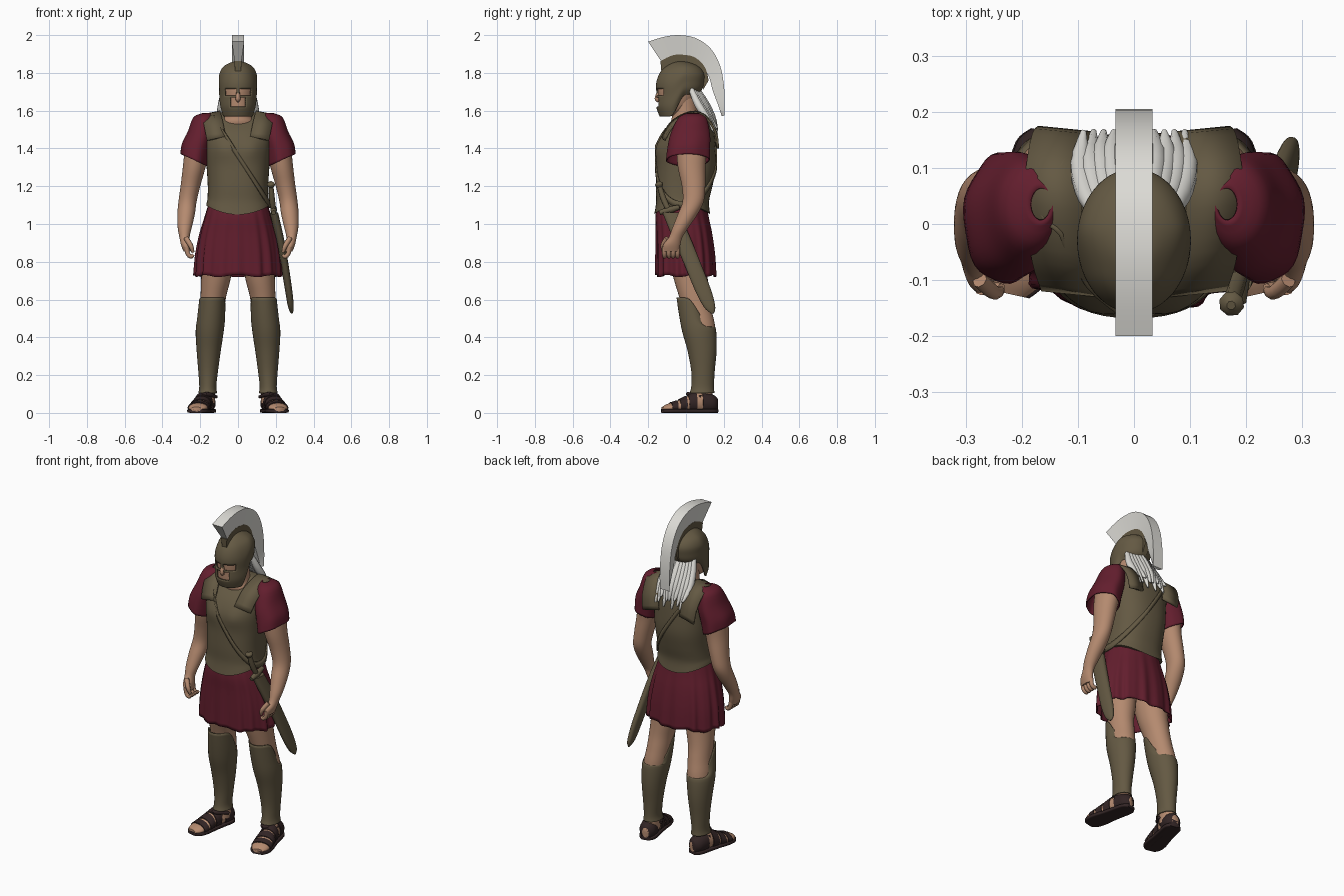
import bpy, bmesh, math
from mathutils import Vector

if "Cube" in bpy.data.objects:
    bpy.data.objects.remove(bpy.data.objects["Cube"])


def material(name, rgb):
    m = bpy.data.materials.new(name)
    m.use_nodes = True
    m.diffuse_color = (*rgb, 1)
    m.node_tree.nodes["Principled BSDF"].inputs["Base Color"].default_value = (*rgb, 1)
    return m


BRONZE = material("dull bronze", (.127, .1, .056))
MAROON = material("maroon cloth", (.125, .013, .027))
SKIN = material("skin", (.46, .255, .16))
WHITE = material("white horsehair", (.72, .71, .67))
LEATHER = material("dark leather", (.032, .018, .018))
SIDES = (("left", 1), ("right", -1))


def finish(name, verts, faces, mat, thick=0, angle=50):
    bm = bmesh.new()
    vs = [bm.verts.new(v) for v in verts]
    for f in faces:
        bm.faces.new([vs[i] for i in f])
    bmesh.ops.recalc_face_normals(bm, faces=bm.faces)
    me = bpy.data.meshes.new(name)
    bm.to_mesh(me)
    bm.free()
    ob = bpy.data.objects.new(name, me)
    bpy.context.collection.objects.link(ob)
    me.materials.append(mat)
    if thick:
        ob.modifiers.new("thickness", "SOLIDIFY").thickness = thick
    smooth(ob, angle)
    return ob


def smooth(ob, angle=50):
    bpy.ops.object.select_all(action="DESELECT")
    ob.select_set(True)
    bpy.context.view_layer.objects.active = ob
    bpy.ops.object.shade_smooth_by_angle(angle=math.radians(angle))


def spline(rows, t):
    """Smooth value along a list of rows, t running from 0 to 1."""
    u = t * (len(rows) - 1)
    i = min(int(u), len(rows) - 2)
    f = u - i
    a, b, c, d = (rows[max(0, min(len(rows) - 1, i + k))] for k in (-1, 0, 1, 2))
    return [q + .5 * f * (r - p + f * (2*p - 5*q + 4*r - s + f * (3*(q - r) + s - p)))
            for p, q, r, s in zip(a, b, c, d)]


def ring_point(row, ang, e):
    x, y, z, rx, ry = row
    c, s = math.cos(ang), math.sin(ang)
    power = lambda v: math.copysign(abs(v) ** (2 / e), v)
    return Vector((x + rx * power(c), y + ry * power(s), z))


def loft(name, rows, mat, mod=None, side=1, n=32, e=2, steps=4, caps=True, thick=0, cut=None):
    """Rows are (x, y, z, half width, half depth); mod reshapes each point."""
    m = (len(rows) - 1) * steps
    verts = []
    for j in range(m + 1):
        row = spline(rows, j / m)
        for i in range(n):
            a = 2 * math.pi * i / n
            p = ring_point(row, a, e)
            p = Vector(mod(p, a, j / m)) if mod else p
            verts.append((p.x * side, p.y, p.z))
    faces = [(j*n + i, j*n + (i+1) % n, (j+1)*n + (i+1) % n, (j+1)*n + i)
             for j in range(m) for i in range(n)]
    if cut:
        faces = [f for f in faces if not cut(sum((Vector(verts[k]) for k in f), Vector()) / 4)]
    if caps:
        faces += [tuple(range(n)), tuple(range(m*n, m*n + n))]
    return finish(name, verts, faces, mat, thick)


def cord(name, pts, mat, side=1):
    """Tapered round strand through (x, y, z, radius) points."""
    cu = bpy.data.curves.new(name, "CURVE")
    cu.dimensions, cu.bevel_depth, cu.bevel_resolution, cu.use_fill_caps = "3D", 1, 2, True
    sp = cu.splines.new("POLY")
    sp.points.add(8)
    for k, p in enumerate(sp.points):
        x, y, z, p.radius = spline(pts, k / 8)
        p.co = (x * side, y, z, 1)
    ob = bpy.data.objects.new(name, cu)
    bpy.context.collection.objects.link(ob)
    cu.materials.append(mat)
    bpy.ops.object.select_all(action="DESELECT")
    ob.select_set(True)
    bpy.context.view_layer.objects.active = ob
    bpy.ops.object.convert(target="MESH")
    smooth(bpy.context.object)


def band(name, pairs, mat, thick, closed=False):
    """Flat strip between paired edge points."""
    n = len(pairs)
    faces = [(2*i, 2*i + 1, (2*i + 3) % (2*n), (2*i + 2) % (2*n)) for i in range(n if closed else n - 1)]
    finish(name, [p for pr in pairs for p in pr], faces, mat, thick)


def ramp(v, lo, hi):
    t = max(0, min(1, (v - lo) / (hi - lo)))
    return t * t * (3 - 2 * t)


# Cuirass: muscled chest, hem dipping at the front
TORSO = [(0, -.02, 1.05, .168, .148), (0, -.018, 1.12, .162, .14), (0, -.01, 1.2, .16, .15),
         (0, 0, 1.3, .166, .158), (0, 0, 1.4, .173, .156), (0, .014, 1.48, .18, .135),
         (0, .036, 1.54, .18, .098), (0, .045, 1.575, .155, .06), (0, .045, 1.59, .1, .035)]


def chest(p, a, t):
    if p.y < 0:
        p.y -= .01 * math.exp(-((abs(p.x) - .075) / .045) ** 2 - ((p.z - 1.4) / .05) ** 2)
    p.z += 1.7 * p.x ** 2 * (1 - ramp(p.z, 1.05, 1.15))
    return p


loft("cuirass", TORSO, BRONZE, chest, n=48, e=2.4)
for label, s in SIDES:
    arc = [(.11, -.13, 1.465), (.125, -.085, 1.54), (.135, -.02, 1.582), (.14, .05, 1.6),
           (.135, .11, 1.575), (.125, .155, 1.5), (.115, .165, 1.42)]
    pts = [spline(arc, k / 16) for k in range(17)]
    band(label + "_shoulder_plate", [((x - .045) * s, y, z) if k else ((x + .055) * s, y + .01, z - .015)
         for x, y, z in pts for k in (1, 0)] and
         [(((x - .045) * s, y, z), ((x + .055) * s, y + .01, z - .02)) for x, y, z in pts], BRONZE, .012)

# Baldric: slanted loop hugging the cuirass
loop = []
for k in range(64):
    a, z = 2 * math.pi * k / 64, 1.3
    for _ in range(40):
        t = ramp(0, 0, 1) + max(0, min(1, (z - 1.05) / .54))
        near = min(range(len(TORSO) - 1), key=lambda i: abs((TORSO[i][2] + TORSO[i+1][2]) / 2 - z))
        lo, hi = TORSO[near], TORSO[near + 1]
        f = max(0, min(1, (z - lo[2]) / (hi[2] - lo[2])))
        p = ring_point([u + (v - u) * f for u, v in zip(lo, hi)], a, 2.4)
        z += .3 * (max(1.08, min(1.56, 1.36 - 1.57 * p.x)) - z)
    out = Vector((p.x, p.y, 0)).normalized() * .008
    loop.append(((p.x + out.x, p.y + out.y, z - .018), (p.x + out.x, p.y + out.y, z + .018)))
band("baldric", loop, BRONZE, .008, closed=True)


# Pleated skirt
def pleats(p, a, t):
    k = 1 + t * (.03 * math.sin(15 * a) + .018 * math.sin(23 * a + 1))
    return (p.x * k, p.y * k, p.z + t * .006 * math.sin(7 * a))


loft("skirt", [(0, -.02, 1.13, .15, .125), (0, -.02, 1.04, .175, .14), (0, -.01, .95, .2, .148),
               (0, -.003, .84, .22, .155), (0, 0, .725, .228, .158)], MAROON, pleats,
     n=120, e=2.2, caps=False, thick=.006)

# Neck and head
loft("neck", [(0, .02, 1.49, .1, .08), (0, .005, 1.54, .092, .082), (0, -.005, 1.58, .072, .07),
              (0, -.015, 1.7, .07, .07)], SKIN)
loft("head", [(0, -.085, 1.572, .03, .03), (0, -.07, 1.6, .066, .068), (0, -.045, 1.66, .08, .098),
              (0, -.035, 1.74, .084, .11), (0, -.03, 1.83, .05, .06), (0, -.03, 1.845, .01, .01)], SKIN)
cord("nose", [(0, -.14, 1.71, .008), (0, -.153, 1.665, .013), (0, -.143, 1.65, .008)], SKIN)


# Helmet: cheek guards at the front, higher neck edge behind
def helmet_edge(p, a, t):
    p.z += ramp(p.y, -.085, .0) * .115 * (1 - (p.z - 1.57) / .293)
    return p


def face_gap(c):
    eye = .013 < abs(c.x) < .07 and 1.678 < c.z < 1.718
    mouth = abs(c.x) < .042 and 1.622 < c.z < 1.668
    return c.y < -.07 and (eye or mouth)


loft("helmet", [(0, -.04, 1.57, .085, .1), (0, -.035, 1.62, .098, .122), (0, -.03, 1.68, .1, .126),
                (0, -.03, 1.75, .1, .127), (0, -.03, 1.81, .082, .102), (0, -.03, 1.848, .045, .055),
                (0, -.03, 1.863, .004, .004)], BRONZE, helmet_edge, n=72, steps=6, caps=False,
     thick=.008, cut=face_gap)


# Crest and its holder: blades swept over the helmet
def blade(name, stations, mat, w_in, w_out):
    verts, m = [], 24
    for k in range(m + 1):
        y, z, yo, zo = spline(stations, k / m)
        verts += [(-w_in, y, z), (w_in, y, z), (w_out, yo, zo), (-w_out, yo, zo)]
    faces = [(4*k + i, 4*k + (i+1) % 4, 4*k + 4 + (i+1) % 4, 4*k + 4 + i) for k in range(m) for i in range(4)]
    finish(name, verts, faces + [(0, 1, 2, 3), tuple(4*m + i for i in range(4))], mat)


blade("crest", [(-.13, 1.86, -.2, 1.965), (-.08, 1.885, -.12, 1.99), (-.03, 1.893, -.04, 2),
                (.04, 1.88, .05, 1.985), (.09, 1.835, .13, 1.93), (.125, 1.77, .18, 1.84),
                (.14, 1.71, .2, 1.74), (.17, 1.63, .205, 1.65), (.19, 1.57, .203, 1.575)], WHITE, .018, .033)
blade("crest_holder", [(-.13, 1.8, -.135, 1.862), (-.08, 1.83, -.08, 1.89), (-.03, 1.85, -.03, 1.897),
                       (.04, 1.82, .045, 1.883), (.085, 1.76, .1, 1.83), (.09, 1.71, .12, 1.76)],
      BRONZE, .015, .019)

# Horsehair hanging over the back
for k in range(11):
    x = (k - 5) / 5
    drop = .03 * math.cos(k * 2.3)
    cord("hair_strand", [(x * .07, .055 - .03 * abs(x), 1.72, .014), (x * .085, .1 - .04 * abs(x), 1.64, .021),
                         (x * .095, .14 - .03 * abs(x), 1.56, .019), (x * .09, .165, 1.48 + drop, .005)], WHITE)


# Limbs, mirrored
def hem(p, a, t):
    k = 1 + .025 * t * math.sin(6 * a)
    return (.22 + (p.x - .22) * k, p.y * k, p.z + t * .45 * (p.x - .225))


def greave_edge(p, a, t):
    p.z -= ramp(p.z, .43, .61) * .13 * ramp(p.y, .0, .12)
    return p


def along_foot(p, a, t):
    d = Vector((.065, -.295)).normalized()
    return (.157 + d.x * p.z - d.y * p.x, .165 + d.y * p.z + d.x * p.x, max(0, p.y))


FOOT = [(0, .045, 0, .02, .03), (0, .05, .03, .042, .045), (0, .055, .1, .045, .055),
        (0, .045, .16, .047, .045), (0, .032, .22, .053, .03), (0, .025, .27, .048, .022),
        (0, .02, .297, .028, .012)]

for label, s in SIDES:
    loft(label + "_sleeve", [(.165, .035, 1.588, .02, .03), (.18, .033, 1.565, .055, .075),
         (.198, .022, 1.48, .068, .105), (.222, .014, 1.4, .075, .113), (.232, .01, 1.335, .072, .116)],
         MAROON, hem, s, n=40, caps=False, thick=.006)
    loft(label + "_arm", [(.2, .03, 1.5, .055, .07), (.215, .03, 1.4, .065, .08), (.232, .03, 1.3, .06, .073),
         (.252, .04, 1.2, .052, .062), (.267, .038, 1.12, .048, .056), (.275, .008, 1.05, .046, .052),
         (.282, -.03, .98, .037, .042), (.283, -.055, .93, .027, .036), (.277, -.075, .89, .025, .045),
         (.27, -.08, .855, .018, .042)], SKIN, side=s)
    for k in range(4):
        y = -.045 - .023 * k
        cord(label + "_finger", [(.272, y, .88, .013), (.266, y, .842, .012), (.248, y, .827, .011),
                                 (.236, y, .838, .008)], SKIN, s)
    cord(label + "_thumb", [(.275, -.1, .925, .014), (.25, -.122, .885, .013), (.238, -.118, .85, .008)], SKIN, s)
    loft(label + "_leg", [(.1, -.01, .98, .08, .1), (.108, .01, .82, .084, .1), (.117, .025, .71, .078, .09),
         (.13, .042, .62, .068, .08), (.137, .06, .54, .064, .077), (.147, .075, .44, .065, .08),
         (.155, .085, .3, .05, .06), (.16, .09, .12, .04, .05), (.16, .09, .05, .038, .05)], SKIN, side=s)
    loft(label + "_greave", [(.137, .04, .61, .07, .09), (.143, .055, .52, .074, .092),
         (.15, .07, .43, .074, .09), (.155, .085, .33, .064, .077), (.158, .09, .22, .052, .062),
         (.16, .088, .14, .045, .06), (.16, .085, .105, .05, .066)], BRONZE, greave_edge, s,
         caps=False, thick=.006)
    # Sandal: sole, heel cup and straps over the bare foot
    loft(label + "_foot", FOOT, SKIN, along_foot, s)
    loft(label + "_sole", [(0, .011, r[2], r[3] + .007, .011) for r in FOOT], LEATHER, along_foot, s, e=5)
    for part, lo, hi in (("heel_cup", 0, .3), ("instep_strap", .38, .5), ("middle_strap", .53, .63),
                         ("toe_strap", .67, .77)):
        rows = [spline(FOOT, lo + (hi - lo) * k / 4) for k in range(5)]
        loft(label + "_" + part, [(x, y, z, rx + .005, ry + .005) for x, y, z, rx, ry in rows],
             LEATHER, along_foot, s, steps=2)
    cord(label + "_ankle_strap", [(.115, .075, .085, .009), (.165, .01, .1, .011), (.21, .08, .085, .009)], LEATHER, s)

# Sheathed sword on the left hip
loft("scabbard", [(.19, -.08, 1.06, .022, .045), (.22, -.025, .93, .022, .047), (.244, .03, .8, .021, .045),
                  (.268, .09, .65, .019, .043), (.28, .125, .56, .015, .03), (.285, .14, .525, .004, .006)],
     BRONZE, e=2.5)
cord("sword_grip", [(.175, -.14, 1.2, .013), (.18, -.118, 1.13, .016), (.19, -.085, 1.06, .014)], BRONZE)
cord("sword_pommel", [(.173, -.145, 1.225, .008), (.174, -.142, 1.21, .023), (.176, -.138, 1.19, .01)], BRONZE)
cord("sword_guard", [(.188, -.14, 1.06, .012), (.189, -.085, 1.075, .018), (.19, -.035, 1.09, .012)], BRONZE)
